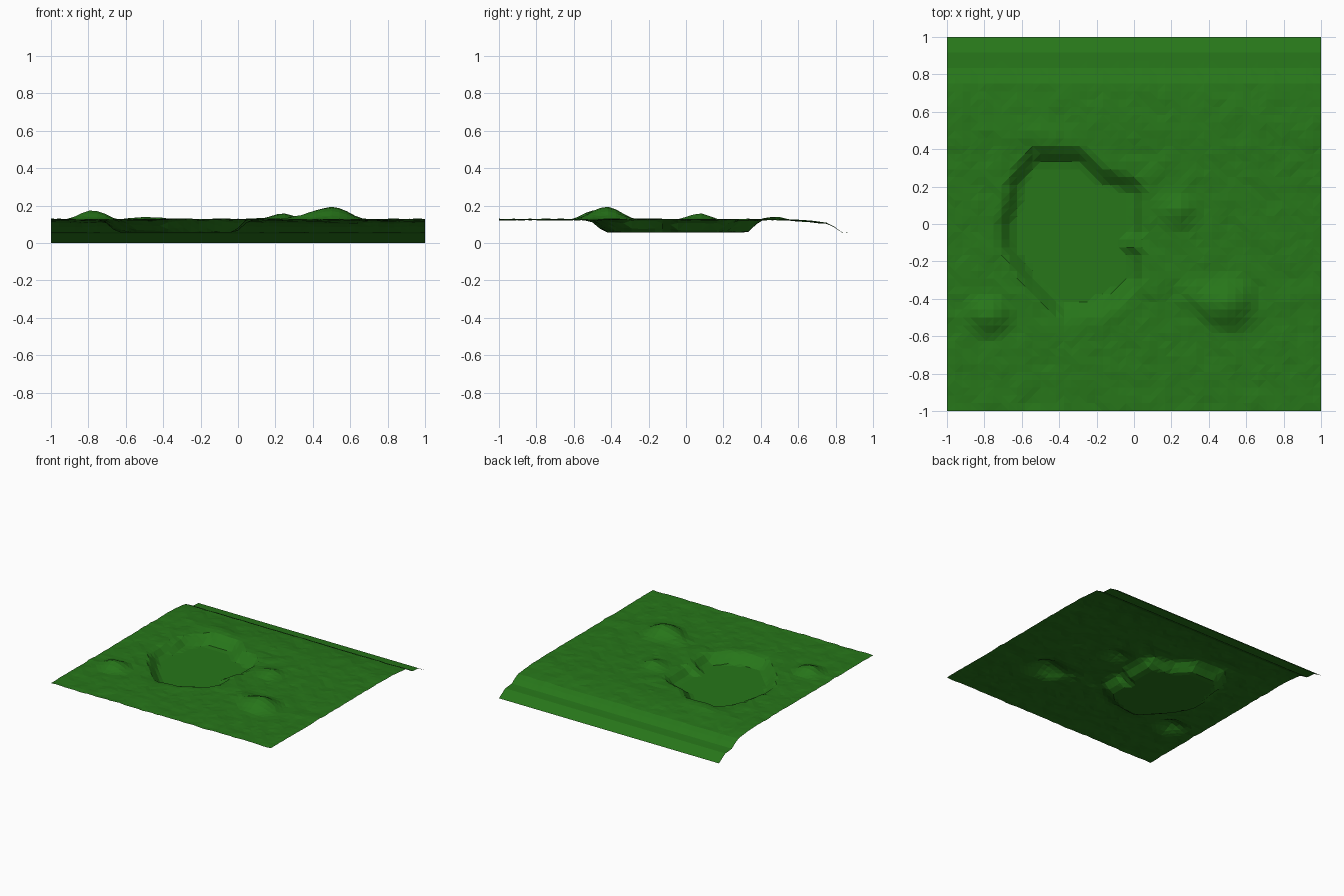
import bpy, bmesh, math
from mathutils import Vector, noise

if "Cube" in bpy.data.objects:
    bpy.data.objects.remove(bpy.data.objects["Cube"])

N = 48

# Pond floor outline
POND = [(-0.60, 0.20), (-0.52, 0.32), (-0.30, 0.32), (-0.20, 0.22), (-0.02, 0.17),
        (-0.02, -0.03), (-0.11, -0.10), (-0.03, -0.18), (-0.03, -0.28), (-0.13, -0.36),
        (-0.24, -0.41), (-0.38, -0.43), (-0.53, -0.27), (-0.64, -0.10), (-0.64, 0.0), (-0.61, 0.1)]

# Mounds: x, y, radius x, radius y, height
MOUNDS = [(0.50, -0.43, 0.20, 0.18, 0.070), (0.33, -0.38, 0.14, 0.12, 0.022),
          (-0.78, -0.49, 0.16, 0.14, 0.046), (0.24, 0.07, 0.15, 0.13, 0.030),
          (-0.45, 0.47, 0.30, 0.10, 0.012), (0.10, -0.30, 0.14, 0.20, 0.010)]

# Bank at the back: y, z
BANK = [(0.52, 0.125), (0.65, 0.116), (0.75, 0.106), (0.80, 0.082), (0.835, 0.056),
        (0.92, 0.050), (0.96, 0.025), (1.0, 0.0)]


def lerp_profile(pts, t):
    for (a, za), (b, zb) in zip(pts, pts[1:]):
        if t <= b:
            return za + (zb - za) * max(0, t - a) / (b - a)
    return pts[-1][1]


def pond_distance(x, y):
    """Distance outside the pond floor, zero inside."""
    inside, best = False, 9.0
    for (ax, ay), (bx, by) in zip(POND, POND[1:] + POND[:1]):
        dx, dy = bx - ax, by - ay
        t = max(0, min(1, ((x - ax) * dx + (y - ay) * dy) / (dx * dx + dy * dy)))
        best = min(best, math.hypot(x - ax - t * dx, y - ay - t * dy))
        if (ay > y) != (by > y) and x < ax + dx * (y - ay) / dy:
            inside = not inside
    return 0.0 if inside else best


def height(x, y):
    rough = noise.noise(Vector((x * 9, y * 9, 3.1))) * 0.007
    rough += noise.noise(Vector((x * 21, y * 21, 8.4))) * 0.004
    rough *= max(0.0, min(1.0, (0.86 - y) / 0.15))
    z = lerp_profile(BANK, y) + rough
    for mx, my, rx, ry, h in MOUNDS:
        r = math.hypot((x - mx) / rx, (y - my) / ry)
        if r < 1:
            z += h * (0.5 + 0.5 * math.cos(math.pi * r))
    d = pond_distance(x, y)
    k = min(1.0, max(0.0, d - 0.008) / 0.075)
    return 0.055 + (z - 0.055) * k if k < 1 else z


# Terrain sheet
bm = bmesh.new()
bmesh.ops.create_grid(bm, x_segments=N, y_segments=N, size=1.0)
for v in bm.verts:
    v.co.z = height(v.co.x, v.co.y)
bmesh.ops.triangulate(bm, faces=bm.faces[:], quad_method='SHORT_EDGE')
mesh = bpy.data.meshes.new("terrain")
bm.to_mesh(mesh)
bm.free()
terrain = bpy.data.objects.new("terrain", mesh)
bpy.context.collection.objects.link(terrain)

grass = bpy.data.materials.new("grass")
grass.diffuse_color = (0.02, 0.18, 0.01, 1)
grass.use_nodes = True
grass.node_tree.nodes["Principled BSDF"].inputs["Base Color"].default_value = grass.diffuse_color
mesh.materials.append(grass)
